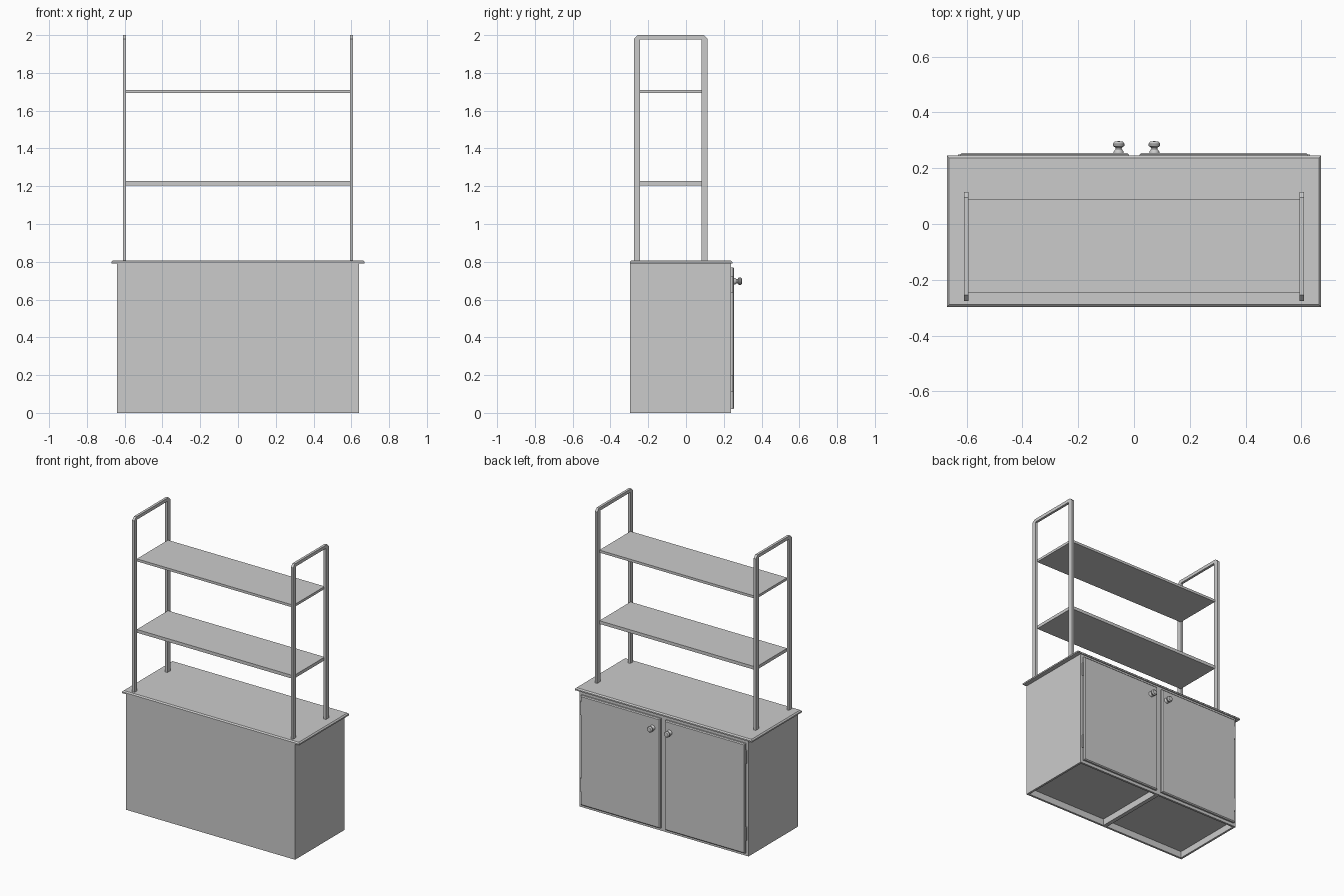
import bpy, bmesh, math
from mathutils import Matrix

if "Cube" in bpy.data.objects:
    bpy.data.objects.remove(bpy.data.objects["Cube"])


def finish(name, bm):
    bmesh.ops.recalc_face_normals(bm, faces=bm.faces[:])
    me = bpy.data.meshes.new(name)
    bm.to_mesh(me)
    bm.free()
    ob = bpy.data.objects.new(name, me)
    bpy.context.collection.objects.link(ob)
    return ob


def box(name, x, y, z, bevel=0, pick=None):
    """Box from (min, max) ranges, bevelling the edges chosen by pick."""
    bm = bmesh.new()
    bmesh.ops.create_cube(bm, size=1)
    for v in bm.verts:
        for i, (a, b) in enumerate((x, y, z)):
            v.co[i] = b if v.co[i] > 0 else a
    if bevel:
        edges = [e for e in bm.edges if pick is None or all(pick(v.co) for v in e.verts)]
        bmesh.ops.bevel(bm, geom=edges, offset=bevel, segments=1, affect='EDGES')
    return finish(name, bm)


# Cabinet body: two shallow recesses underneath, split by a divider
W, Y0, Y1, TOP, T = 0.64, -0.297, 0.238, 0.79, 0.02
bm = bmesh.new()
bmesh.ops.create_cube(bm, size=1, matrix=Matrix.Translation((0, (Y0 + Y1) / 2, TOP / 2))
                      @ Matrix.Diagonal((2 * W, Y1 - Y0, TOP, 1)))
bottom = [f for f in bm.faces if f.normal.z < -0.9]
edges = [e for e in bottom[0].edges if abs(e.verts[0].co.x - e.verts[1].co.x) > 0.1]
bmesh.ops.subdivide_edges(bm, edges=edges, cuts=1)
halves = [f for f in bm.faces if f.normal.z < -0.9]
bmesh.ops.inset_individual(bm, faces=halves, thickness=T)
panels = sorted((f for f in bm.faces if f.normal.z < -0.9), key=lambda f: f.calc_area())[-2:]
ext = bmesh.ops.extrude_discrete_faces(bm, faces=panels)
for f in ext['faces']:
    bmesh.ops.translate(bm, verts=f.verts[:], vec=(0, 0, 0.045))
finish("cabinet_body", bm)

# Worktop with a chamfered upper rim
box("worktop", (-0.67, 0.67), (Y0, 0.245), (TOP, 0.807), 0.008, lambda c: c.z > 0.8)

# Doors with chamfered outer face, knobs and hinges
for side, x, kx in (("left", (-0.622, -0.018), -0.055), ("right", (0.02, 0.622), 0.073)):
    box(side + "_door", x, (Y1, 0.255), (0.02, 0.77), 0.006, lambda c: c.y > 0.25)

    bm = bmesh.new()
    prof = [(0, 0.252), (0.018, 0.252), (0.018, 0.259), (0.011, 0.269), (0.012, 0.274),
            (0.021, 0.280), (0.021, 0.287), (0.015, 0.295), (0, 0.297)]
    vs = [bm.verts.new((kx + r, y, 0.697)) for r, y in prof]
    es = [bm.edges.new(p) for p in zip(vs, vs[1:])]
    bmesh.ops.spin(bm, geom=vs + es, cent=(kx, 0, 0.697), axis=(0, 1, 0),
                   angle=2 * math.pi, steps=20)
    bmesh.ops.remove_doubles(bm, verts=bm.verts[:], dist=1e-5)
    knob = finish(side + "_knob", bm)
    bpy.context.view_layer.objects.active = knob
    knob.select_set(True)
    bpy.ops.object.shade_smooth_by_angle(angle=math.radians(35))
    knob.select_set(False)

    s = -1 if side == "left" else 1
    for level, z in (("lower", 0.11), ("upper", 0.635)):
        box(f"{side}_{level}_hinge", sorted((s * 0.618, s * 0.63)), (0.235, 0.249), (z, z + 0.09))

# Upright frames: inverted U with chamfered top corners
ya, yb, zb, c = -0.275, 0.115, 0.805, 0.02
ia, ib = ya + 0.031, yb - 0.034
outline = [(ya, zb), (ya, 2 - c), (ya + c, 2), (yb - c, 2), (yb, 2 - c), (yb, zb),
           (ib, zb), (ib, 1.978), (ia, 1.978), (ia, zb)]
for side, x in (("left", -0.609), ("right", 0.592)):
    bm = bmesh.new()
    f = bm.faces.new([bm.verts.new((x, y, z)) for y, z in outline])
    ext = bmesh.ops.extrude_face_region(bm, geom=[f])
    bmesh.ops.translate(bm, vec=(0.017, 0, 0),
                        verts=[v for v in ext['geom'] if isinstance(v, bmesh.types.BMVert)])
    finish(side + "_upright_frame", bm)

# Shelves between the frames
for name, z in (("lower_shelf", (1.205, 1.227)), ("upper_shelf", (1.693, 1.71))):
    box(name, (-0.593, 0.593), (-0.247, 0.09), z)
